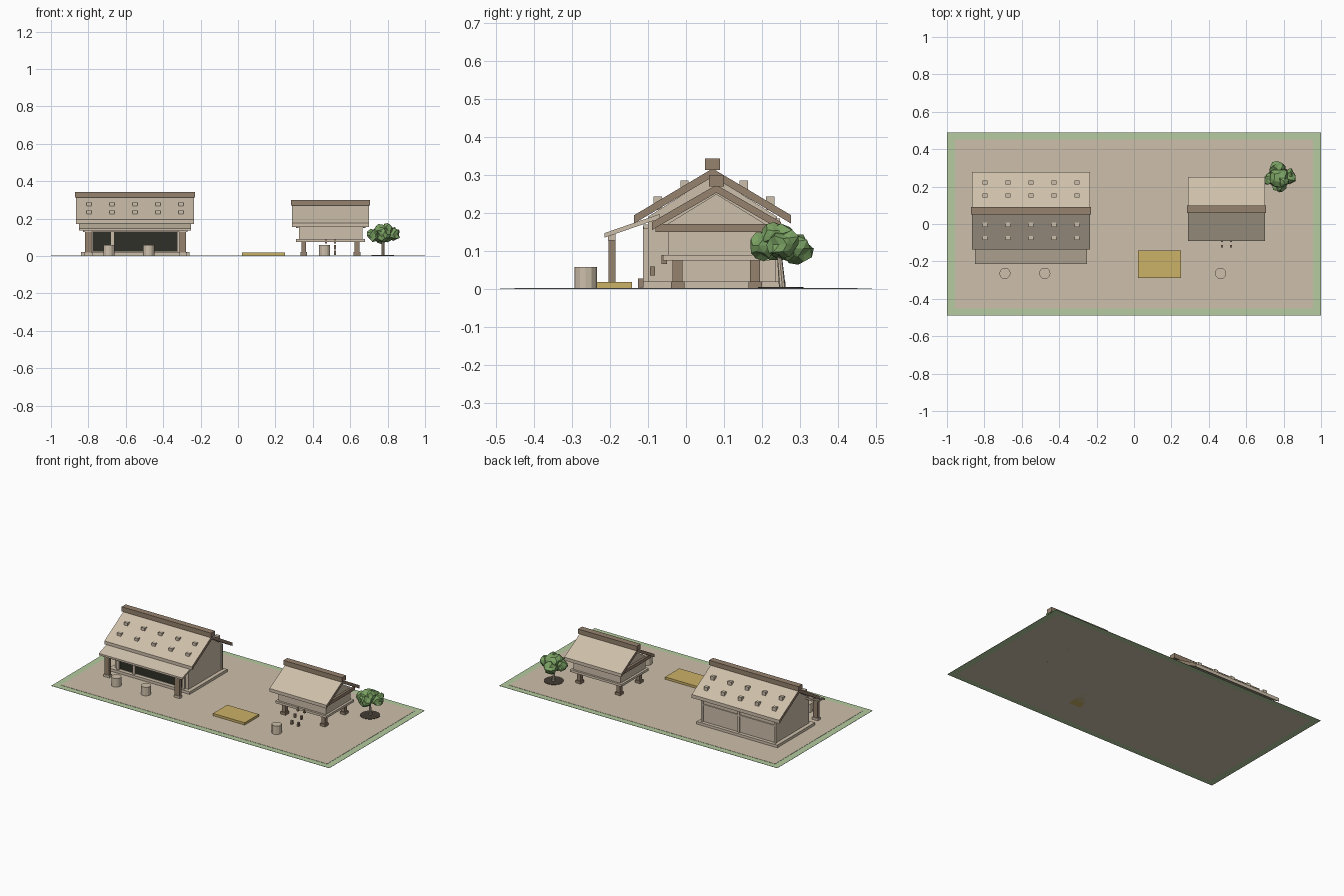
import bpy, bmesh, math, random
from mathutils import Vector

cube = bpy.data.objects.get("Cube")
if cube:
    bpy.data.objects.remove(cube, do_unlink=True)
random.seed(4)


def material(name, rgb):
    lin = [(c / 255 / 12.92 if c < 11 else ((c / 255 + 0.055) / 1.055) ** 2.4) for c in rgb]
    m = bpy.data.materials.new(name)
    m.use_nodes = True
    m.diffuse_color = (*lin, 1)
    m.node_tree.nodes["Principled BSDF"].inputs["Base Color"].default_value = (*lin, 1)
    return m


TAN = material("pale_clay", (206, 192, 171))
BROWN = material("timber_brown", (150, 130, 110))
DARK = material("dark_opening", (48, 48, 40))
GRASS = material("grass_edge", (181, 203, 160))
STRAW = material("straw_yellow", (204, 178, 104))
LEAF = material("leaf_green", (121, 160, 98))
SOIL = material("dark_soil", (66, 60, 52))


def finish(name, bm, *mats):
    bmesh.ops.recalc_face_normals(bm, faces=bm.faces)
    me = bpy.data.meshes.new(name)
    bm.to_mesh(me)
    bm.free()
    for m in mats:
        me.materials.append(m)
    ob = bpy.data.objects.new(name, me)
    bpy.context.scene.collection.objects.link(ob)
    return ob


def box(name, xr, yr, zr, mat):
    bm = bmesh.new()
    bmesh.ops.create_cube(bm, size=1)
    for v in bm.verts:
        v.co = [r[0] + (c + 0.5) * (r[1] - r[0]) for c, r in zip(v.co, (xr, yr, zr))]
    return finish(name, bm, mat)


def block(name, x, y, z0, z1, w, d, mat):
    return box(name, (x - w / 2, x + w / 2), (y - d / 2, y + d / 2), (z0, z1), mat)


def prism(name, pts, x0, x1, mat, end_mat=None):
    """Extrude a (y, z) profile along x; the two ends may take another colour."""
    bm = bmesh.new()
    face = bm.faces.new([bm.verts.new((x0, y, z)) for y, z in pts])
    ext = bmesh.ops.extrude_face_region(bm, geom=[face])
    for v in ext["geom"]:
        if isinstance(v, bmesh.types.BMVert):
            v.co.x = x1
    bm.normal_update()
    for f in bm.faces:
        f.material_index = 1 if end_mat and abs(f.normal.x) > 0.9 else 0
    return finish(name, bm, *([mat, end_mat] if end_mat else [mat]))


def cylinder(name, base, top, r0, r1, sides, mat):
    bm = bmesh.new()
    axis = Vector(top) - Vector(base)
    bmesh.ops.create_cone(bm, cap_ends=True, segments=sides, radius1=r0, radius2=r1, depth=axis.length)
    ob = finish(name, bm, mat)
    ob.location = (Vector(base) + Vector(top)) / 2
    ob.rotation_euler = axis.to_track_quat("Z", "Y").to_euler()
    return ob


def gable_roof(name, x0, x1, ridge_y, ridge_z, half, eave_z, thick):
    y0, y1 = ridge_y - half, ridge_y + half
    prism(name, [(y0, eave_z), (ridge_y, ridge_z), (y1, eave_z), (y1, eave_z - thick),
                 (ridge_y, ridge_z - thick), (y0, eave_z - thick)], x0, x1, TAN, BROWN)
    box(name + "_ridge_beam", (x0 - 0.006, x1 + 0.006), (ridge_y - 0.02, ridge_y + 0.02),
        (ridge_z - 0.004, ridge_z + 0.026), BROWN)


# Yard with grass border
box("yard_ground", (-0.957, 0.957), (-0.452, 0.452), (0, 0.003), TAN)
for s in (-1, 1):
    box("grass_side", sorted((s * 0.955, s)), (-0.49, 0.49), (0, 0.0015), GRASS)
    box("grass_strip", (-0.957, 0.957), sorted((s * 0.45, s * 0.49)), (0, 0.0015), GRASS)

# Main house: plinth, walls with gables, roof
HX, HY = -0.55, 0.07
box("house_plinth", (-0.84, -0.26), (-0.125, 0.262), (0, 0.02), TAN)
prism("house_walls", [(-0.1, 0.01), (0.24, 0.01), (0.24, 0.19), (HY, 0.298), (-0.1, 0.19)],
      -0.815, -0.285, TAN)
gable_roof("house_roof", -0.865, -0.235, HY, 0.317, 0.207, 0.194, 0.022)

# Roof weights in four rows
for i in range(5):
    for side in (-1, 1):
        for dist in (0.078, 0.148):
            top = 0.332 - dist * 0.6
            block("roof_weight", HX + (i - 2) * 0.123, HY + side * dist + 0.004,
                  top - 0.035, top, 0.026, 0.022, TAN)

# House opening with frame bars
box("house_opening", (-0.775, -0.325), (-0.106, -0.099), (0.025, 0.165), DARK)
box("opening_lintel", (-0.8, -0.3), (-0.112, -0.098), (0.158, 0.17), TAN)
for x in (-0.785, -0.67, -0.315):
    block("opening_post", x, -0.106, 0.02, 0.165, 0.016, 0.015, TAN)

# Framing on the rear and end walls
box("rear_rail", (-0.815, -0.285), (0.238, 0.246), (0.125, 0.134), TAN)
for x in (-0.812, -0.55, -0.288):
    block("rear_stud", x, 0.241, 0.02, 0.185, 0.014, 0.012, TAN)

# Porch roof, beam and posts
prism("porch_roof", [(-0.215, 0.147), (-0.07, 0.197), (-0.07, 0.185), (-0.215, 0.135)],
      -0.85, -0.25, TAN)
box("porch_beam", (-0.83, -0.27), (-0.205, -0.185), (0.128, 0.147), TAN)
for x in (-0.8, -0.295):
    block("porch_post", x, -0.195, 0, 0.145, 0.034, 0.019, BROWN)
    block("porch_post_base", x, -0.195, 0, 0.018, 0.042, 0.026, TAN)

# Raised storehouse
GY = 0.08
prism("store_walls", [(-0.047, 0.085), (0.207, 0.085), (0.207, 0.172), (GY, 0.25), (-0.047, 0.172)],
      0.325, 0.665, TAN)
box("store_floor", (0.31, 0.68), (-0.06, 0.22), (0.075, 0.09), TAN)
gable_roof("store_roof", 0.29, 0.70, GY, 0.274, 0.17, 0.176, 0.021)
for x in (0.316, 0.674):
    block("store_tie_beam", x, GY - 0.005, 0.15, 0.171, 0.014, 0.31, BROWN)
for x in (0.352, 0.636):
    for y in (-0.022, 0.182):
        block("store_leg", x, y, 0, 0.076, 0.025, 0.026, BROWN)
        block("store_leg_base", x, y, 0, 0.02, 0.036, 0.036, BROWN)

# Steps up to the storehouse
for i in range(3):
    for x in (0.47, 0.518):
        block("store_step", x, -0.119 + i * 0.031, 0.004 + i * 0.031, 0.028 + i * 0.031,
              0.012, 0.014, BROWN)

# Barrels and straw mat
for x in (-0.69, -0.477, 0.463):
    cylinder("barrel", (x, -0.264, 0), (x, -0.264, 0.058), 0.03, 0.03, 12, TAN)
box("straw_mat", (0.022, 0.25), (-0.288, -0.142), (0, 0.018), STRAW)

# Tree: soil disc, leaning trunk, faceted foliage clumps
cylinder("tree_soil", (0.775, 0.25, 0), (0.775, 0.25, 0.005), 0.06, 0.06, 16, SOIL)
cylinder("tree_trunk", (0.775, 0.254, 0), (0.775, 0.245, 0.1), 0.009, 0.006, 8, TAN)
bm = bmesh.new()
clumps = [(0.775, 0.25, 0.122, 0.052), (0.725, 0.24, 0.11, 0.034), (0.83, 0.255, 0.117, 0.04),
          (0.765, 0.295, 0.106, 0.038), (0.775, 0.205, 0.115, 0.036), (0.80, 0.23, 0.14, 0.032)]
for x, y, z, r in clumps:
    made = bmesh.ops.create_icosphere(bm, subdivisions=2, radius=r)["verts"]
    for v in made:
        v.co = v.co * random.uniform(0.75, 1.25)
        v.co.z *= 0.95
        v.co += Vector((x, y, z))
finish("tree_foliage", bm, LEAF)
